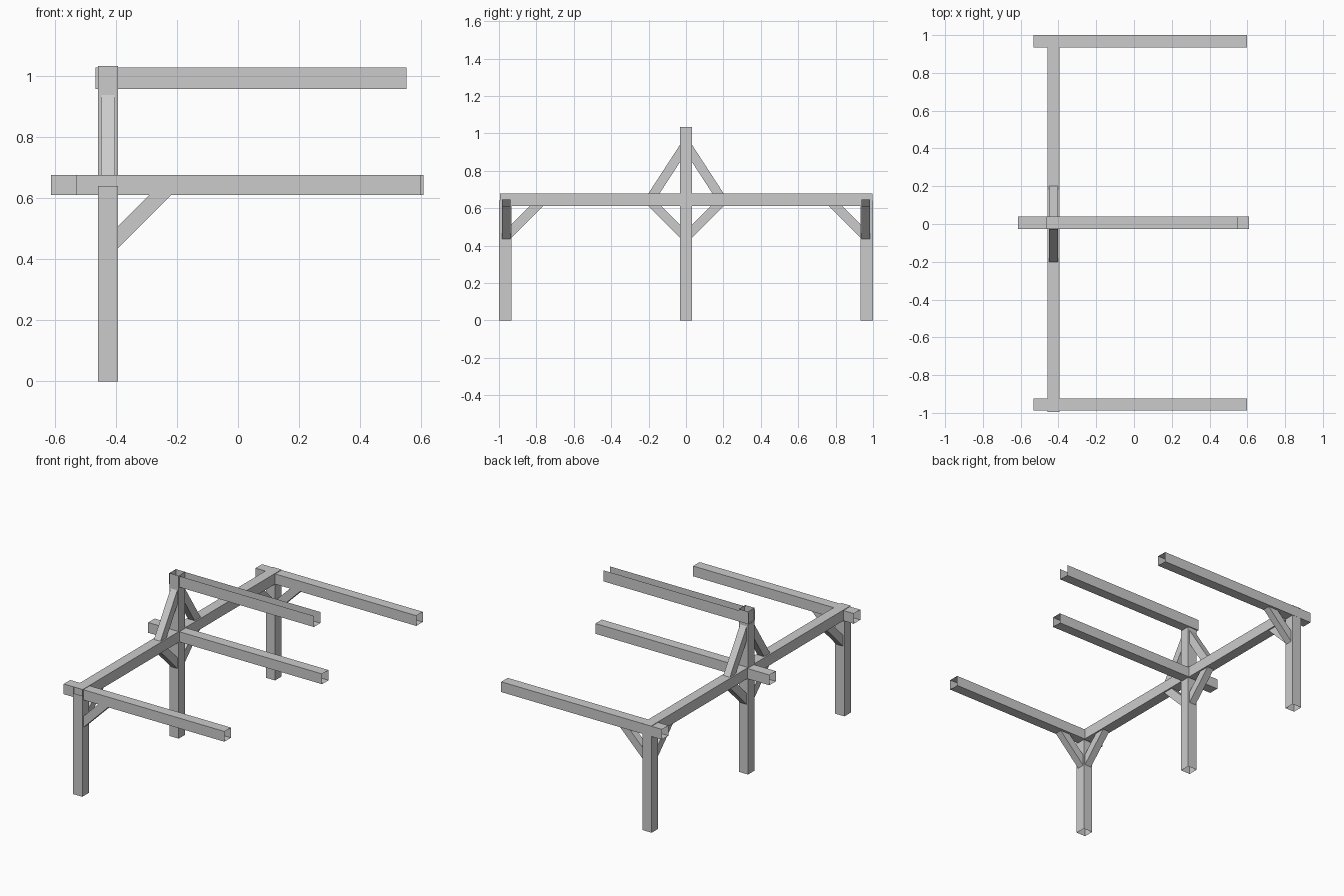
import bpy
import bmesh
from mathutils import Matrix, Vector

old = bpy.data.objects.get("Cube")
if old:
    bpy.data.objects.remove(old, do_unlink=True)

grey = bpy.data.materials.new("timber_grey")
grey.use_nodes = True
grey.diffuse_color = (0.6, 0.6, 0.6, 1)
bsdf = next(n for n in grey.node_tree.nodes if n.type == 'BSDF_PRINCIPLED')
bsdf.inputs["Base Color"].default_value = grey.diffuse_color


def timber(name, start, end, width, depth, side, open_top=False):
    """Square tube with open ends; width runs along the side axis."""
    start, end, side = Vector(start), Vector(end), Vector(side)
    along = (end - start).normalized()
    up = along.cross(side)
    frame = Matrix((side, up, along)).transposed().to_4x4()
    size = Matrix.Diagonal((width, depth, (end - start).length, 1))
    bm = bmesh.new()
    bmesh.ops.create_cube(bm, size=1)
    ends = [f for f in bm.faces if abs(f.normal.z) > 0.9]
    bmesh.ops.delete(bm, geom=ends, context='FACES_ONLY')
    bmesh.ops.transform(bm, verts=bm.verts,
                        matrix=Matrix.Translation((start + end) / 2) @ frame @ size)
    bm.normal_update()
    if open_top:
        top = [f for f in bm.faces if f.normal.z > 0.9]
        bmesh.ops.delete(bm, geom=top, context='FACES_ONLY')
    mesh = bpy.data.meshes.new(name)
    bm.to_mesh(mesh)
    bm.free()
    mesh.materials.append(grey)
    obj = bpy.data.objects.new(name, mesh)
    bpy.context.collection.objects.link(obj)
    return obj


X, Y = (1, 0, 0), (0, 1, 0)
POST_X = -0.426
BEAM_Z = 0.643
W = 0.065          # main timber width
BW, BD = 0.046, 0.05   # brace width and depth

# Posts
for name, y, top in (("front_post", -0.966, 0.64), ("centre_post", 0, 1.033),
                     ("back_post", 0.966, 0.64)):
    timber(name, (POST_X, y, 0), (POST_X, y, top), W, W, X)

# Long beam across the posts
timber("long_beam", (POST_X, -0.995, 0.645), (POST_X, 0.998, 0.645), W, 0.068, X)

# Rafters
for name, y, x0, x1 in (("front_rafter", -0.956, -0.531, 0.597),
                        ("centre_rafter", 0.007, -0.613, 0.608),
                        ("back_rafter", 0.967, -0.531, 0.597)):
    timber(name, (x0, y, BEAM_Z), (x1, y, BEAM_Z), W, W, Y)
timber("ridge_rafter", (-0.467, 0.007, 0.993), (0.551, 0.007, 0.993),
       W, 0.07, Y, open_top=True)


def beam_brace(name, y, direction):
    """Lower brace from a post out to the long beam."""
    timber(name, (POST_X, y, 0.445), (POST_X, y + direction * 0.185, 0.63), BW, BD, X)


# Braces, mirrored front to back
for label, s in (("front", -1), ("back", 1)):
    beam_brace(label + "_post_beam_brace", s * 0.966, -s)
    beam_brace("centre_post_" + label + "_brace", 0, s)
    timber(label + "_rafter_brace", (POST_X, s * 0.962, 0.439),
           (-0.235, s * 0.962, 0.63), BW, BD, Y)
    timber(label + "_ridge_brace", (POST_X, s * 0.19, 0.65),
           (POST_X, s * 0.008, 0.93), BW, BD, X)
